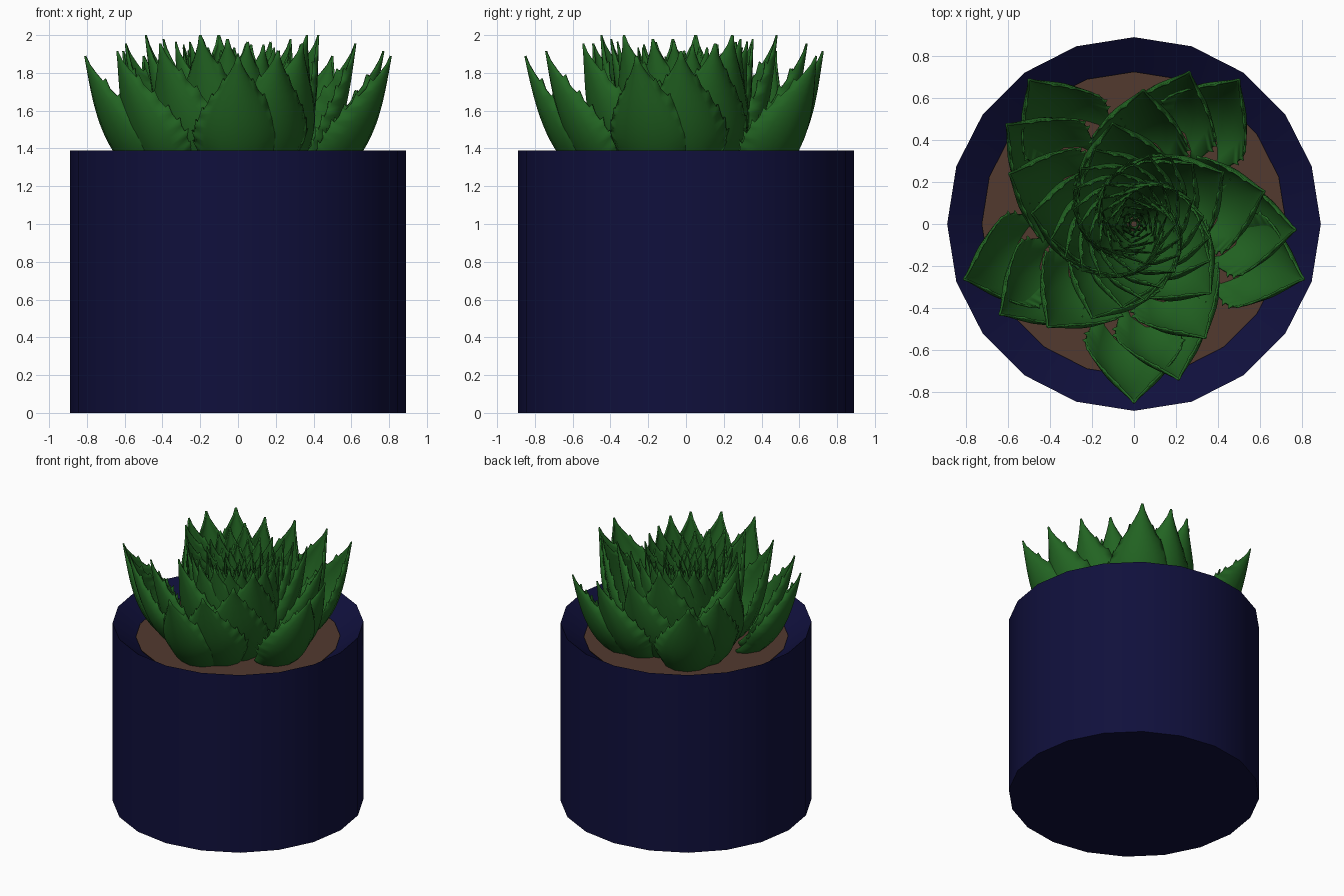
import bpy, bmesh, math
from mathutils import Vector

if "Cube" in bpy.data.objects:
    bpy.data.objects.remove(bpy.data.objects["Cube"])


def material(name, rgb):
    m = bpy.data.materials.new(name)
    m.diffuse_color = (*rgb, 1)
    m.use_nodes = True
    m.node_tree.nodes["Principled BSDF"].inputs["Base Color"].default_value = m.diffuse_color
    return m


def finish(name, bm, mat, angle=30):
    bmesh.ops.recalc_face_normals(bm, faces=bm.faces)
    me = bpy.data.meshes.new(name)
    bm.to_mesh(me)
    bm.free()
    ob = bpy.data.objects.new(name, me)
    bpy.context.collection.objects.link(ob)
    me.materials.append(mat)
    bpy.ops.object.select_all(action='DESELECT')
    ob.select_set(True)
    bpy.context.view_layer.objects.active = ob
    bpy.ops.object.shade_smooth_by_angle(angle=math.radians(angle))
    return ob


def lathe(bm, profile, sides=20, caps=()):
    rings = [[bm.verts.new((r * math.cos(2 * math.pi * i / sides),
                            r * math.sin(2 * math.pi * i / sides), z))
              for i in range(sides)] for r, z in profile]
    for a, b in zip(rings, rings[1:]):
        for i in range(sides):
            j = (i + 1) % sides
            bm.faces.new((a[i], a[j], b[j], b[i]))
    for c in caps:
        bm.faces.new(rings[c])


def interp(table, t):
    for (t0, v0), (t1, v1) in zip(table, table[1:]):
        if t <= t1:
            return v0 + (v1 - v0) * (t - t0) / (t1 - t0)
    return table[-1][1]


# pot: straight wall, sharp rim, sloping inside
green = material("leaf_green", (0.016, 0.127, 0.016))
bm = bmesh.new()
lathe(bm, [(0.89, 0), (0.89, 1.39), (0.71, 1.26)], caps=(0, 2))
finish("pot", bm, material("pot_navy", (0.005, 0.005, 0.045)))

# soil disc
bm = bmesh.new()
lathe(bm, [(0.715, 1.265), (0.725, 1.28)], caps=(0, 1))
finish("soil", bm, material("soil_brown", (0.085, 0.042, 0.028)))

WIDTH = [(0, .75), (.15, .88), (.3, .98), (.42, 1), (.55, .88), (.68, .66),
         (.8, .38), (.88, .2), (.94, .08), (1, .012)]


def add_leaf(bm, heading, rt, zt, zb, w, nl=18, nw=6):
    """Cupped, pointed leaf following a curved midrib, with toothed edges."""
    out = Vector((math.cos(heading), math.sin(heading), 0))
    side = Vector((-out.y, out.x, 0))
    up = Vector((0, 0, 1))
    h = zt - zb
    ctrl = [Vector(p) for p in ((.55 * rt, zb), (.85 * rt, zb + .17 * h),
                                (.93 * rt, zb + .58 * h), (rt, zt))]
    rows = []
    for i in range(nl + 1):
        t = i / nl
        s = 1 - t
        k = (s**3, 3*s*s*t, 3*s*t*t, t**3)
        d = (-3*s*s, 3*s*s - 6*s*t, 6*s*t - 3*t*t, 3*t*t)
        p = sum((c * f for c, f in zip(ctrl, k)), Vector((0, 0)))
        tan = sum((c * f for c, f in zip(ctrl, d)), Vector((0, 0))).normalized()
        normal = -out * tan.y + up * tan.x
        mid = out * p.x + up * p.y
        half = w * interp(WIDTH, t)
        row = []
        for j in range(nw + 1):
            a = math.radians(70) * (2 * j / nw - 1)
            row.append(bm.verts.new(mid + side * half * math.sin(a) / .94
                                    + normal * half * (1 - math.cos(a))))
        rows.append(row)
    for a, b in zip(rows, rows[1:]):
        for j in range(nw):
            bm.faces.new((a[j], a[j + 1], b[j + 1], b[j]))
    # teeth
    for i in range(4, nl - 2, 2):
        for e, inner in ((0, 1), (nw, nw - 1)):
            p, q = rows[i][e], rows[i + 1][e]
            away = (p.co - rows[i][inner].co).normalized()
            tip = bm.verts.new(q.co + away * .1 * w + (q.co - p.co) * .2)
            bm.faces.new((p, q, tip) if e else (q, p, tip))


# rosette: rings of five leaves, each ring turned and smaller than the last
tips = [(.85, 1.89), (.77, 1.915), (.64, 1.955), (.49, 2.0)]
inner = 12
for i in range(inner):
    u = i / (inner - 1)
    tips.append((.40 * (1 - u) + .025 * u, 1.98 - .17 * u))
for k, (rt, zt) in enumerate(tips):
    bm = bmesh.new()
    w = min(.23, .04 + .42 * rt)
    for n in range(5):
        add_leaf(bm, math.radians(-90 + 72 * n + 16 * k), rt, zt,
                 1.2 + .012 * k, w)
    ob = finish(f"leaf_ring_{k + 1}", bm, green, 40)
    mod = ob.modifiers.new("thickness", 'SOLIDIFY')
    mod.thickness = .05 * w
    mod.offset = 0
